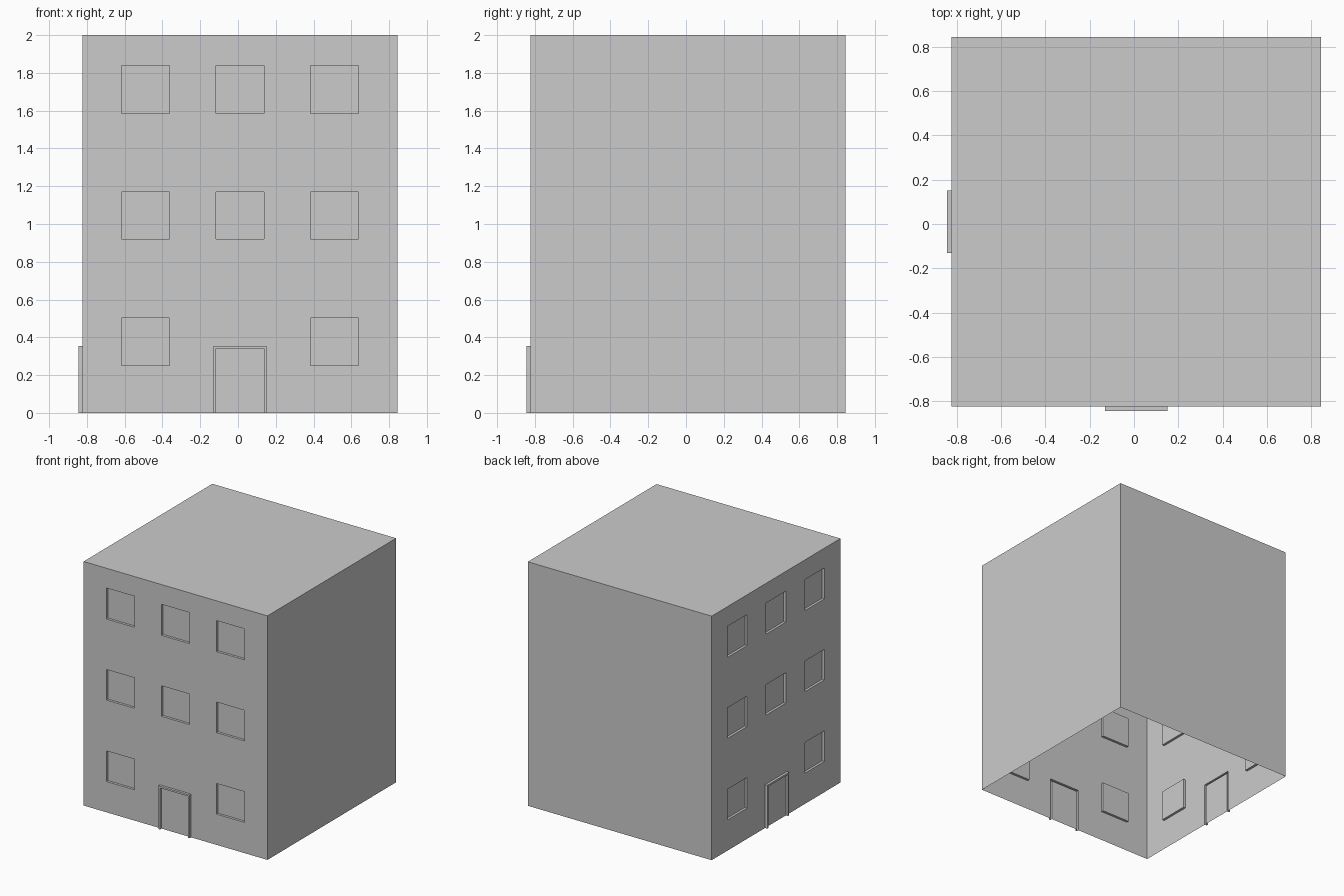
import bpy, bmesh, math

if "Cube" in bpy.data.objects:
    bpy.data.objects.remove(bpy.data.objects["Cube"])

C = 0.01                       # wall block centre in x and y
H, TOP = 0.8333, 2.0           # half width, height
W, F = 0.127, 0.141            # half widths of window and door frame
DEPTH = 0.02
DOOR_Z, FRAME_Z = 0.34, 0.355
COLUMNS = (-0.5, 0.0, 0.5)
ROWS = ((0.252, 0.503), (0.92, 1.17), (1.584, 1.838))


def finish(name, bm):
    mesh = bpy.data.meshes.new(name)
    bm.to_mesh(mesh)
    bm.free()
    ob = bpy.data.objects.new(name, mesh)
    ob.location = (C, C, 0)
    bpy.context.collection.objects.link(ob)
    return ob


def relief(u, z):
    """How far the facade stands out (+) or in (-) at a point."""
    if abs(u) < F and z < FRAME_Z:
        return 0 if abs(u) < W and z < DOOR_Z else DEPTH
    for row, (low, high) in enumerate(ROWS):
        for col in COLUMNS:
            if abs(u - col) < W and low < z < high and (row or col):
                return -DEPTH
    return 0


def facade(name):
    us = sorted([-H, H, -F, F] + [c + s * W for c in COLUMNS for s in (-1, 1)])
    zs = sorted([0, TOP, DOOR_Z, FRAME_Z] + [z for r in ROWS for z in r])
    bm = bmesh.new()

    def face(*pts):
        return bm.faces.new([bm.verts.new((u, -H - d, z)) for u, z, d in pts])

    d = [[relief((a + b) / 2, (p + q) / 2) for p, q in zip(zs, zs[1:])]
         for a, b in zip(us, us[1:])]
    for i, col in enumerate(d):
        for j, e in enumerate(col):
            u0, u1, z0, z1 = us[i], us[i + 1], zs[j], zs[j + 1]
            face((u0, z0, e), (u1, z0, e), (u1, z1, e), (u0, z1, e))
            # jambs, sills and heads wherever the relief steps
            if i + 1 < len(d) and d[i + 1][j] != e:
                n = d[i + 1][j]
                face((u1, z0, e), (u1, z0, n), (u1, z1, n), (u1, z1, e))
            if j + 1 < len(col) and col[j + 1] != e:
                n = col[j + 1]
                face((u0, z1, e), (u1, z1, e), (u1, z1, n), (u0, z1, n))
    bmesh.ops.remove_doubles(bm, verts=bm.verts, dist=1e-5)
    return finish(name, bm)


# Front wall with windows and door, and its copy on the left side
front = facade("front_wall")
left = front.copy()
left.name = "left_wall"
left.rotation_euler.z = -math.pi / 2
bpy.context.collection.objects.link(left)

# Plain right wall, back wall and roof, open underneath
bm = bmesh.new()
bmesh.ops.create_cube(bm, size=1)
for v in bm.verts:
    v.co = (v.co.x * 2 * H, v.co.y * 2 * H, (v.co.z + 0.5) * TOP)
bm.normal_update()
drop = [f for f in bm.faces if min(f.normal) < -0.5]
bmesh.ops.delete(bm, geom=drop, context='FACES')
finish("plain_walls_and_roof", bm)
